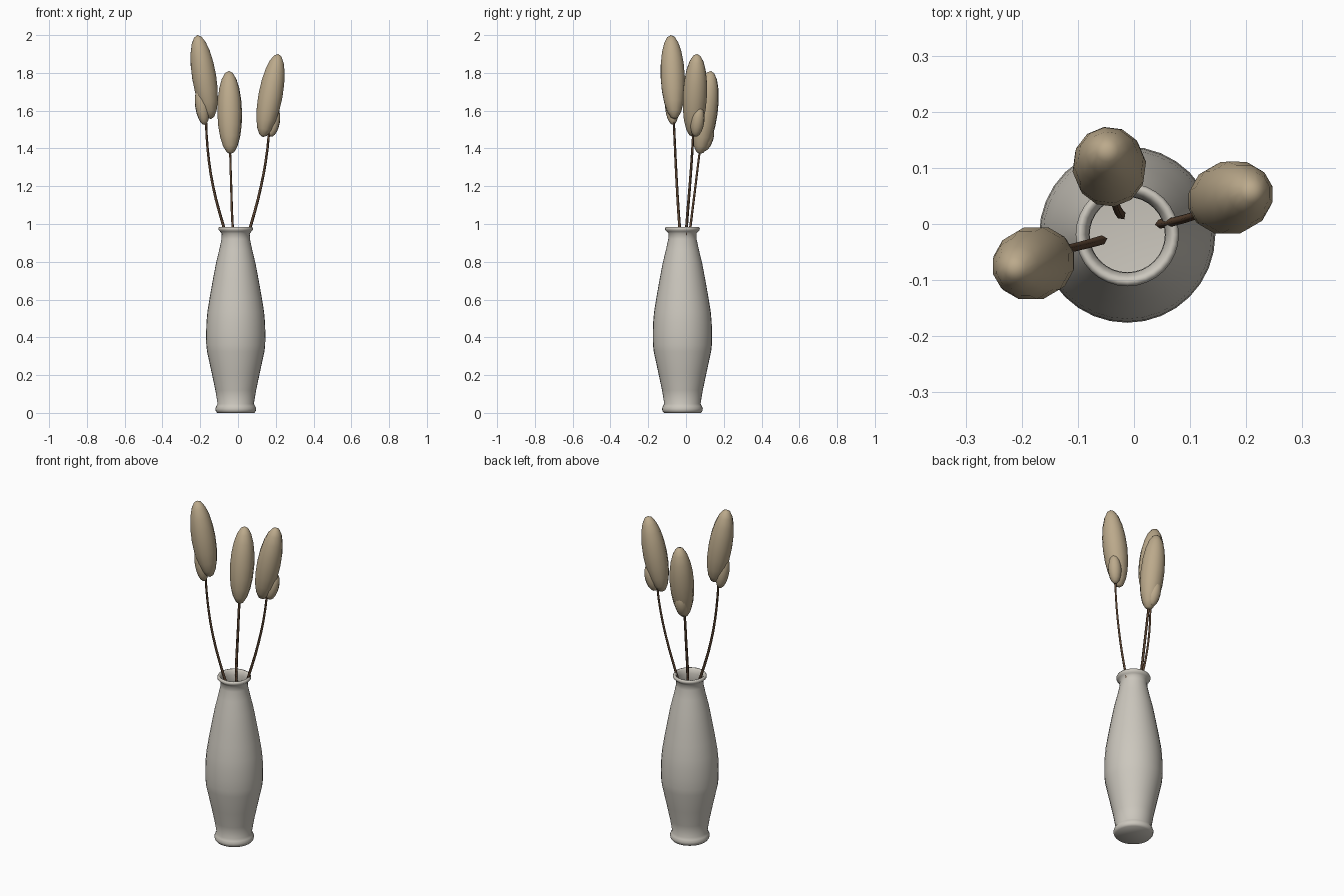
import bpy, bmesh, math
from mathutils import Vector, Matrix

if "Cube" in bpy.data.objects:
    bpy.data.objects.remove(bpy.data.objects["Cube"])

def material(name, rgb):
    m = bpy.data.materials.new(name)
    m.diffuse_color = (*rgb, 1)
    m.use_nodes = True
    m.node_tree.nodes["Principled BSDF"].inputs["Base Color"].default_value = m.diffuse_color
    return m

CERAMIC = material("ceramic", (0.60, 0.57, 0.51))
STRAW = material("straw", (0.50, 0.40, 0.26))
BROWN = material("brown", (0.10, 0.055, 0.03))

def finish(name, bm, mat, angle):
    me = bpy.data.meshes.new(name)
    bmesh.ops.recalc_face_normals(bm, faces=bm.faces)
    bm.to_mesh(me)
    bm.free()
    ob = bpy.data.objects.new(name, me)
    bpy.context.collection.objects.link(ob)
    me.materials.append(mat)
    bpy.ops.object.select_all(action='DESELECT')
    ob.select_set(True)
    bpy.context.view_layer.objects.active = ob
    bpy.ops.object.shade_smooth_by_angle(angle=math.radians(angle))
    return ob

# Hollow vase: lathe of (radius, height), up the outside, over the rim, down the inside
def vase(center):
    outer = [(0, 0), (0.098, 0), (0.106, 0.01), (0.108, 0.022), (0.103, 0.036), (0.096, 0.048),
             (0.108, 0.12), (0.127, 0.21), (0.152, 0.325), (0.156, 0.36), (0.157, 0.42),
             (0.155, 0.48), (0.150, 0.535), (0.138, 0.61), (0.122, 0.70), (0.105, 0.79),
             (0.087, 0.865), (0.075, 0.92), (0.074, 0.95), (0.083, 0.96), (0.091, 0.968),
             (0.092, 0.976), (0.088, 0.984), (0.081, 0.985), (0.074, 0.978)]
    inner = [(0.068, 0.955), (0.067, 0.92), (0.095, 0.79), (0.128, 0.61), (0.146, 0.42),
             (0.142, 0.325), (0.088, 0.05), (0, 0.04)]
    bm = bmesh.new()
    vs = [bm.verts.new((r, 0, z)) for r, z in outer + inner]
    es = [bm.edges.new(p) for p in zip(vs, vs[1:])]
    bmesh.ops.spin(bm, geom=vs + es, cent=(0, 0, 0), axis=(0, 0, 1),
                   angle=math.tau, steps=32, use_merge=True)
    bmesh.ops.remove_doubles(bm, verts=bm.verts, dist=1e-4)
    bmesh.ops.translate(bm, verts=bm.verts, vec=center)
    finish("vase", bm, CERAMIC, 60)

# Square-section bent stem through a few points
def stem(name, pts):
    cu = bpy.data.curves.new(name, 'CURVE')
    cu.dimensions = '3D'
    cu.bevel_depth = 0.0075
    cu.bevel_resolution = 0
    cu.use_fill_caps = True
    cu.resolution_u = 3
    sp = cu.splines.new('BEZIER')
    sp.bezier_points.add(len(pts) - 1)
    for i, (b, p) in enumerate(zip(sp.bezier_points, pts)):
        b.co = p
        b.handle_left_type = b.handle_right_type = 'AUTO'
        b.radius = 1.1 - 0.3 * i / (len(pts) - 1)
    cu.materials.append(BROWN)
    bpy.context.collection.objects.link(bpy.data.objects.new(name, cu))

# Seed head: stretched low-poly ball between two end points
def puff(name, low, high, radius):
    low, high = Vector(low), Vector(high)
    d = high - low
    rot = d.to_track_quat('Z', 'Y').to_matrix().to_4x4()
    m = Matrix.Translation((low + high) / 2) @ rot @ Matrix.Diagonal((radius, radius, d.length / 2, 1))
    bm = bmesh.new()
    bmesh.ops.create_uvsphere(bm, u_segments=12, v_segments=10, radius=1, matrix=m)
    finish(name, bm, STRAW, 60)

vase((-0.012, -0.019, 0))

# Each plume: stem points, main head (low, high), small side head (low, high)
plumes = {
    "left": ([(-0.055, -0.028, 0.92), (-0.080, -0.035, 1.0), (-0.132, -0.048, 1.2),
              (-0.161, -0.058, 1.4), (-0.172, -0.068, 1.62)],
             ((-0.143, -0.060, 1.555), (-0.215, -0.080, 2.0)),
             ((-0.176, -0.068, 1.525), (-0.205, -0.082, 1.72))),
    "right": ([(0.045, 0.0, 0.92), (0.070, 0.004, 1.0), (0.122, 0.020, 1.2),
               (0.156, 0.034, 1.4), (0.168, 0.042, 1.56)],
              ((0.131, 0.036, 1.46), (0.213, 0.058, 1.90)),
              ((0.172, 0.050, 1.462), (0.200, 0.072, 1.62))),
    "back": ([(-0.022, 0.015, 0.92), (-0.029, 0.025, 1.0), (-0.036, 0.050, 1.2),
              (-0.042, 0.075, 1.4), (-0.043, 0.088, 1.48)],
             ((-0.040, 0.072, 1.37), (-0.048, 0.132, 1.81)),
             ((-0.045, 0.090, 1.385), (-0.052, 0.130, 1.53))),
}
for side, (path, main, small) in plumes.items():
    stem(side + "_stem", path)
    puff(side + "_head", *main, 0.066)
    puff(side + "_side_head", *small, 0.036)
